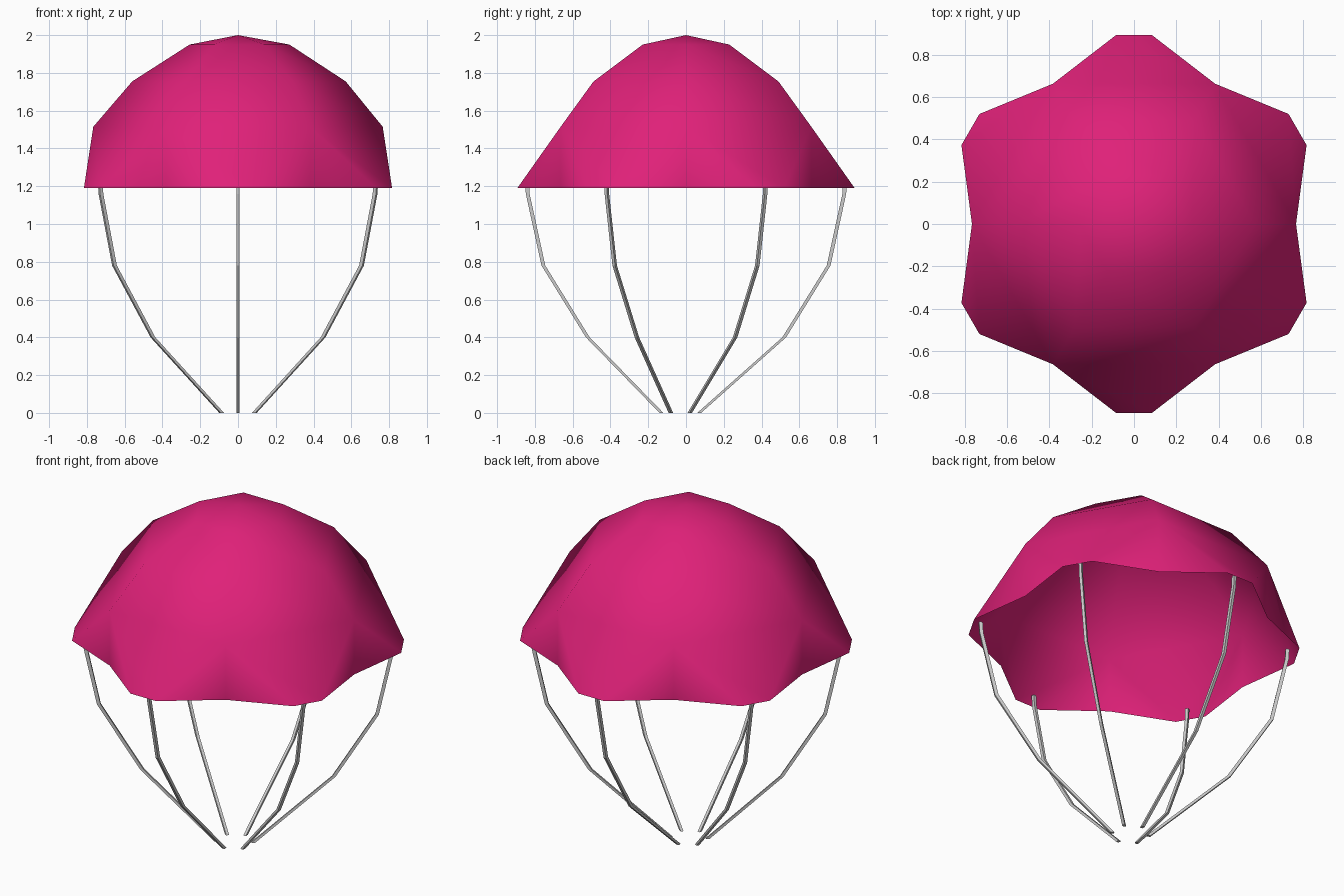
import bpy, bmesh
from math import cos, sin, radians

if "Cube" in bpy.data.objects:
    bpy.data.objects.remove(bpy.data.objects["Cube"])

pink = bpy.data.materials.new("canopy_pink")
pink.diffuse_color = (0.74, 0.015, 0.19, 1)
pink.use_nodes = True
pink.node_tree.nodes["Principled BSDF"].inputs["Base Color"].default_value = pink.diffuse_color


def finish(bm, name, smooth, mat=None):
    bmesh.ops.recalc_face_normals(bm, faces=bm.faces[:])
    for f in bm.faces:
        f.smooth = smooth
    me = bpy.data.meshes.new(name)
    bm.to_mesh(me)
    bm.free()
    ob = bpy.data.objects.new(name, me)
    bpy.context.collection.objects.link(ob)
    if mat:
        me.materials.append(mat)
    return ob


def polar(r, t, deg):
    """Point at radius r, sideways offset t, turned to the given angle."""
    a = radians(deg)
    return r * cos(a) - t * sin(a), r * sin(a) + t * cos(a)


# Canopy: six-sided dome rings, single open sheet
bm = bmesh.new()
apex = bm.verts.new((0, 0, 2.0))
rings = []
for r, z, dx in ((0.264, 1.95, 0.008), (0.565, 1.755, 0.005),
                 (0.766, 1.515, 0), (0.766, 1.19, 0)):
    ring = []
    for k in range(6):
        x, y = polar(r, 0, 60 * k)
        ring.append(bm.verts.new((x + dx, y, z)))
    rings.append(ring)
shoulder, valley = rings[2], rings[3]
for k in range(6):
    n = (k + 1) % 6
    bm.faces.new((apex, rings[0][k], rings[0][n]))
    for up, low in zip(rings[:2], rings[1:3]):
        bm.faces.new((up[k], low[k], low[n], up[n]))
    # flared lobe between two rim valleys
    a, b = (bm.verts.new((*polar(0.893, t, 60 * k + 30), 1.19))
            for t in (-0.085, 0.085))
    bm.faces.new((shoulder[k], a, b, shoulder[n]))
    bm.faces.new((shoulder[k], valley[k], a))
    bm.faces.new((shoulder[n], b, valley[n]))
finish(bm, "canopy", True, pink)

# Suspension cords: level square sections along a bowed path, one per lobe
path = ((0.1, 0, -0.03), (0.52, 0.4, 0), (0.755, 0.78, 0),
        (0.838, 1.16, 0), (0.842, 1.225, 0))  # radius, height, y shift
for k in range(6):
    bm = bmesh.new()
    sections = []
    for r, z, dy in path:
        sec = []
        for dr, t in ((-0.01, -0.008), (0.01, -0.008), (0.01, 0.008), (-0.01, 0.008)):
            x, y = polar(r + dr, t, 60 * k + 30)
            sec.append(bm.verts.new((x, y + dy, z)))
        sections.append(sec)
    for lo, hi in zip(sections, sections[1:]):
        for i in range(4):
            j = (i + 1) % 4
            bm.faces.new((lo[i], lo[j], hi[j], hi[i]))
    bm.faces.new(sections[0][::-1])
    bm.faces.new(sections[-1])
    finish(bm, f"cord_{k + 1}", False)
